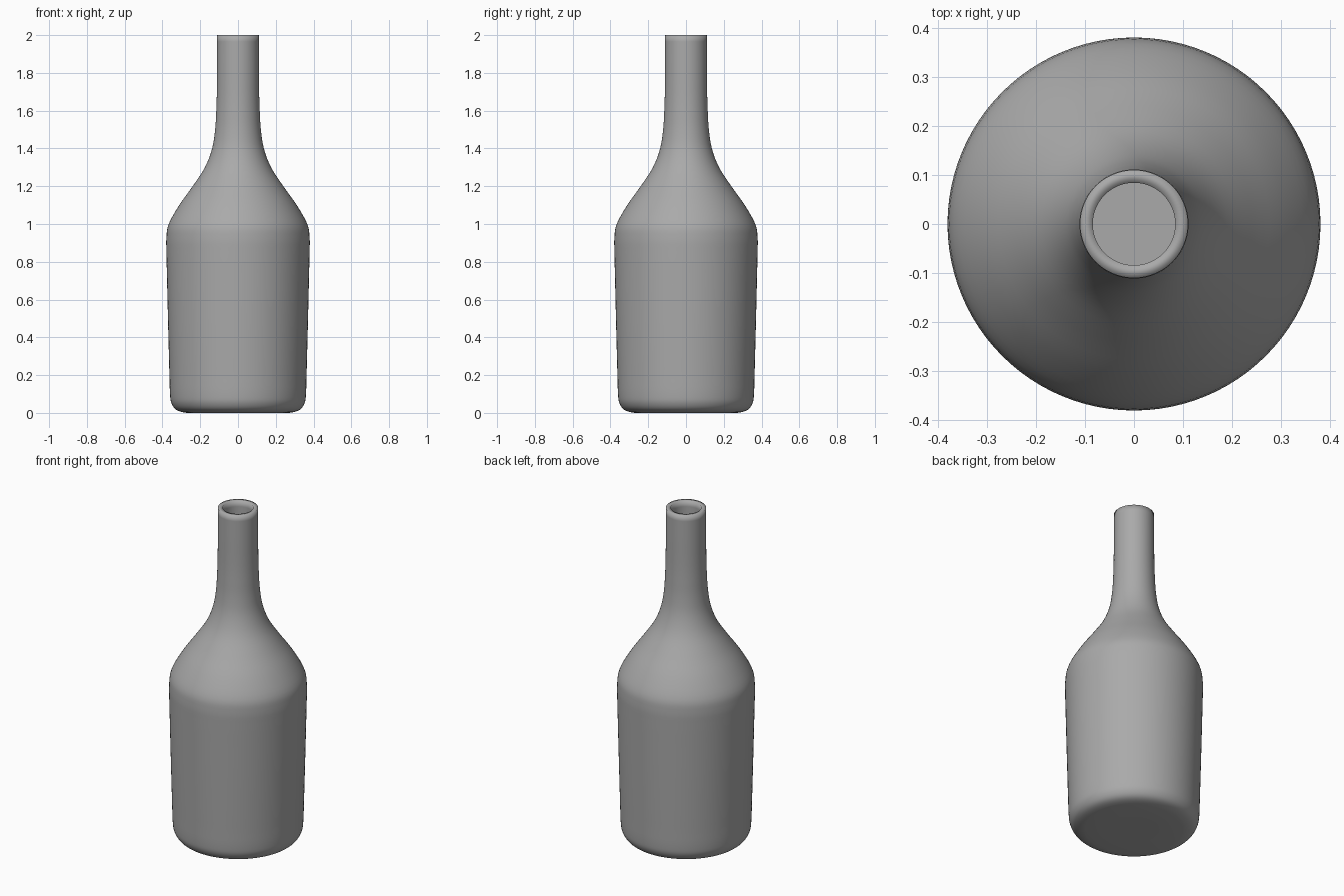
import bpy, bmesh, math
from mathutils import Vector

if "Cube" in bpy.data.objects:
    bpy.data.objects.remove(bpy.data.objects["Cube"], do_unlink=True)

SIDES = 96
STEPS = 4
WALL = 0.026

# Outer wall as (radius, height), from base edge to lip
wall = [(0.27, 0), (0.325, 0.015), (0.352, 0.05), (0.36, 0.1), (0.363, 0.2),
        (0.367, 0.35), (0.372, 0.55), (0.376, 0.72), (0.379, 0.85), (0.379, 0.93),
        (0.367, 1.0), (0.311, 1.1), (0.24, 1.2), (0.175, 1.3), (0.137, 1.4),
        (0.121, 1.5), (0.115, 1.6), (0.112, 1.7), (0.111, 1.85), (0.11, 2.0)]


def smooth_curve(points, before, after):
    """Catmull-Rom curve through the points."""
    p = [Vector(q) for q in [before, *points, after]]
    out = []
    for a, b, c, d in zip(p, p[1:], p[2:], p[3:]):
        for i in range(STEPS):
            t = i / STEPS
            out.append(0.5 * (2 * b + (c - a) * t + (2 * a - 5 * b + 4 * c - d) * t**2
                              + (3 * b - a - 3 * c + d) * t**3))
    return out + [p[-2]]


# Grey material
grey = bpy.data.materials.new("grey")
grey.use_nodes = True
colour = (0.4, 0.4, 0.4, 1)
grey.diffuse_color = colour
grey.node_tree.nodes["Principled BSDF"].inputs["Base Color"].default_value = colour

# Bottle: lathe the outer wall, closed by a flat base
profile = [Vector((0, 0)), Vector((0.14, 0))]
profile += smooth_curve(wall, (0.2, 0), (0.11, 2.1))
bm = bmesh.new()
verts = [bm.verts.new((q.x, 0, q.y)) for q in profile]
edges = [bm.edges.new(pair) for pair in zip(verts, verts[1:])]
bmesh.ops.spin(bm, geom=verts + edges, cent=(0, 0, 0), axis=(0, 0, 1),
               angle=math.tau, steps=SIDES)
bmesh.ops.remove_doubles(bm, verts=bm.verts, dist=0.0005)
bmesh.ops.recalc_face_normals(bm, faces=bm.faces)
base = min(bm.faces, key=lambda f: f.calc_center_median().z)
if base.normal.z > 0:
    bmesh.ops.reverse_faces(bm, faces=bm.faces)
for f in bm.faces:
    f.smooth = True
mesh = bpy.data.meshes.new("bottle")
bm.to_mesh(mesh)
bm.free()
mesh.materials.append(grey)
bottle = bpy.data.objects.new("bottle", mesh)
bpy.context.collection.objects.link(bottle)

# Hollow inside with an open mouth
shell = bottle.modifiers.new("glass_wall", 'SOLIDIFY')
shell.thickness = WALL
shell.offset = -1
